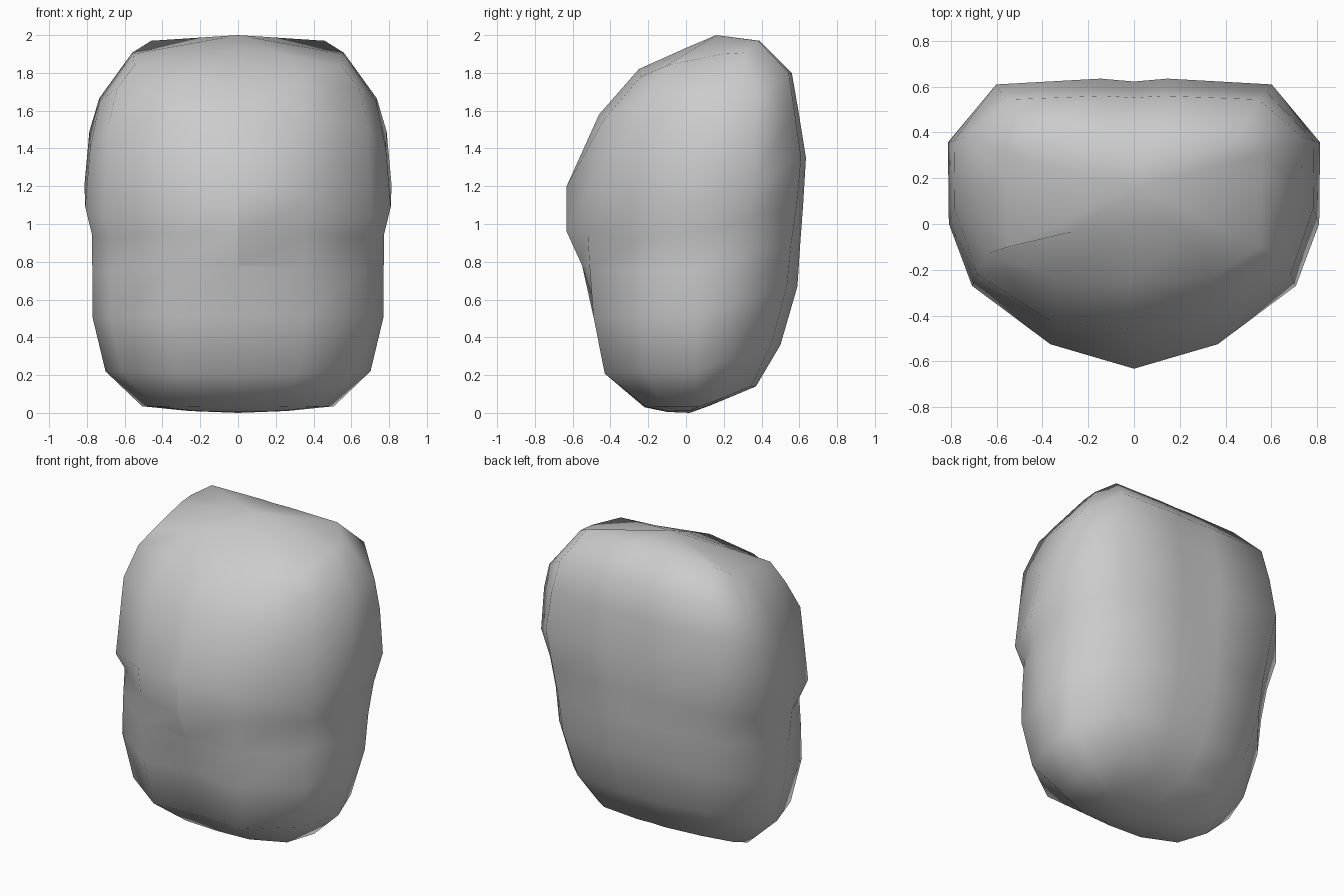
import bpy, bmesh

# Rings, bottom to top: z front, z front corner, z side, z back, half width,
# y of front centre, front mid, front corner, back, inset of the back corner
RINGS = [
    (0.005, 0.01, 0.01, 0.04, 0.26, -0.10, -0.09, -0.05, 0.13, 0),
    (0.03, 0.035, 0.035, 0.14, 0.51, -0.22, -0.21, -0.12, 0.37, 0.7),
    (0.20, 0.22, 0.22, 0.36, 0.705, -0.40, -0.43, -0.22, 0.50, 1),
    (0.51, 0.51, 0.51, 0.67, 0.775, -0.46, -0.49, -0.25, 0.59, 0.95),
    (0.78, 0.75, 0.75, 0.90, 0.775, -0.55, -0.51, -0.24, 0.605, 0.6),
    (0.96, 0.93, 0.95, 1.10, 0.778, -0.632, -0.52, -0.22, 0.62, 0.2),
    (1.20, 1.035, 1.09, 1.35, 0.813, -0.632, -0.525, -0.27, 0.635, 0),
    (1.58, 1.53, 1.40, 1.60, 0.787, -0.46, -0.43, -0.22, 0.595, 0),
    (1.82, 1.72, 1.65, 1.80, 0.735, -0.25, -0.24, -0.13, 0.56, 0),
    (1.932, 1.84, 1.90, 1.97, 0.56, 0.00, -0.03, -0.10, 0.39, 0),
]


def half_ring(zf, zk, zs, zb, w, yc, ym, yk, yb, inset):
    """One side of a ring, front centre to back centre."""
    d = yb - yc
    top = zf > 1.9
    front = 0.98 if top else 0.87
    back = 0.82 if top else 0.74 - 0.06 * inset
    lift = 0.1 if zf > 1.8 else 0.45
    return [
        (0, yc, zf),
        (0.45 * w, ym, zf + 0.4 * (zk - zf)),
        (front * w, yk, zk),
        (0.995 * w, yc + 0.5 * d, zs),
        ((1 - 0.045 * inset) * w, yb - (0.22 + 0.09 * inset) * d, zs + lift * (zb - zs)),
        (back * w, yb - (0.02 + 0.035 * inset) * d, zb),
        (0.18 * w, yb, zb),
        (0, yb - 0.01 * d, zb),
    ]


bm = bmesh.new()
loops = []
for r in RINGS:
    half = half_ring(*r)
    pts = half + [(-x, y, z) for x, y, z in half[-2:0:-1]]
    loops.append([bm.verts.new(p) for p in pts])

# Skin between the rings
n = len(loops[0])
for a, b in zip(loops, loops[1:]):
    for i in range(n):
        j = (i + 1) % n
        bm.faces.new((a[i], a[j], b[j], b[i]))

# Rounded end caps
for loop, tip in ((loops[0], (0, 0.02, 0)), (loops[-1], (0, 0.16, 2.0))):
    c = bm.verts.new(tip)
    for i in range(n):
        bm.faces.new((loop[i], loop[(i + 1) % n], c))

bmesh.ops.recalc_face_normals(bm, faces=bm.faces)
for f in bm.faces:
    f.smooth = True

# Sharp nose ridge and the crease under it
for a, b in ((loops[4][0], loops[5][0]), (loops[5][0], loops[6][0]),
             (loops[4][0], loops[4][1]), (loops[4][0], loops[4][-1])):
    bm.edges.get((a, b)).smooth = False

mesh = bpy.data.meshes.new("head")
bm.to_mesh(mesh)
bm.free()
head = bpy.data.objects.new("head", mesh)
bpy.context.collection.objects.link(head)
